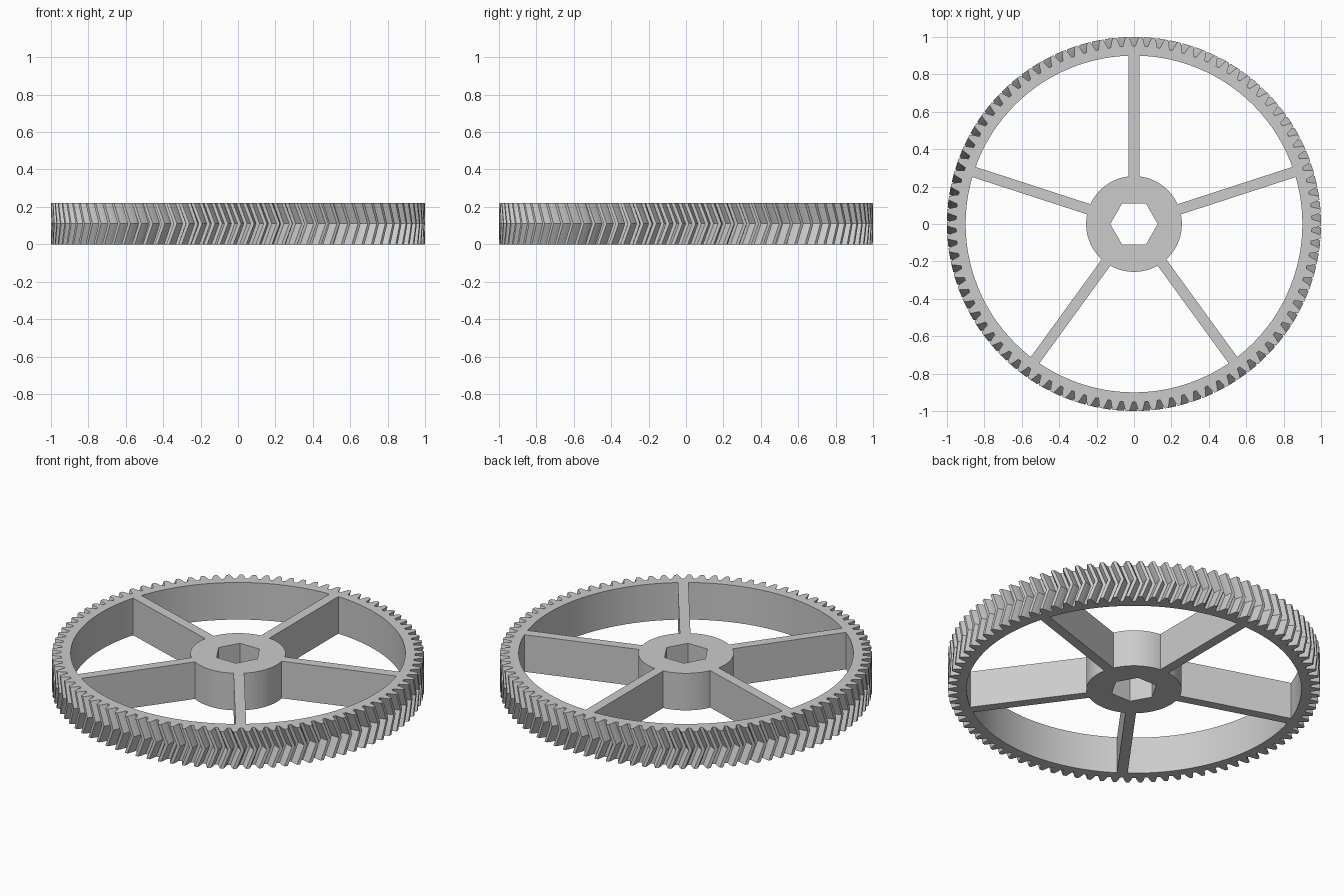
import bpy
import bmesh
from math import cos, sin, radians, pi, tau

cube = bpy.data.objects.get("Cube")
if cube:
    bpy.data.objects.remove(cube, do_unlink=True)

HEIGHT = 0.22
TEETH = 90
TWIST = 0.042      # how far the chevron tips lead, in radians
RIM_INNER = 0.9
HUB_RADIUS = 0.256
HEX_RADIUS = 0.127
SPOKES = 5
SPOKE_WIDTH = 0.057

grey = bpy.data.materials.new("plain grey")
grey.use_nodes = True
colour = (0.6, 0.6, 0.6, 1)
grey.diffuse_color = colour
grey.node_tree.nodes["Principled BSDF"].inputs["Base Color"].default_value = colour


def finish(name, bm):
    bmesh.ops.recalc_face_normals(bm, faces=bm.faces)
    mesh = bpy.data.meshes.new(name)
    bm.to_mesh(mesh)
    bm.free()
    mesh.materials.append(grey)
    obj = bpy.data.objects.new(name, mesh)
    bpy.context.collection.objects.link(obj)
    return obj


def loop(outline, z, turn=0):
    """Closed loop of points from (angle, radius) pairs."""
    return [(r * cos(a + turn), r * sin(a + turn), z) for a, r in outline]


def ring(name, loops):
    """Bridge equal loops one after another and back to the first."""
    bm = bmesh.new()
    rows = [[bm.verts.new(p) for p in pts] for pts in loops]
    count = len(rows[0])
    for k, row in enumerate(rows):
        following = rows[(k + 1) % len(rows)]
        for i in range(count):
            j = (i + 1) % count
            bm.faces.new((row[i], row[j], following[j], following[i]))
    return finish(name, bm)


# Toothed rim: half of one tooth as (share of pitch, radius), then mirrored
half_tooth = [(0.37, 0.951), (0.32, 0.963), (0.25, 0.979), (0.13, 1.0)]
tooth = [(-s, r) for s, r in half_tooth] + [(s, r) for s, r in reversed(half_tooth)]
pitch = tau / TEETH
outer = [((n + s) * pitch, r) for n in range(TEETH) for s, r in tooth]
inner = [(a, RIM_INNER) for a, r in outer]
ring("toothed_rim", [
    loop(outer, 0),
    loop(outer, HEIGHT / 2, TWIST),
    loop(outer, HEIGHT),
    loop(inner, HEIGHT),
    loop(inner, 0),
])

# Hub with a hexagonal bore
angles = [radians(a) for a in range(0, 360, 5)]
hub = [(a, HUB_RADIUS) for a in angles]
bore = [(a, HEX_RADIUS * cos(pi / 6) / cos(a % (pi / 3) - pi / 6)) for a in angles]
ring("hub", [loop(hub, 0), loop(hub, HEIGHT), loop(bore, HEIGHT), loop(bore, 0)])

# Spokes, evenly spaced from the back
start, end = HUB_RADIUS - 0.003, RIM_INNER + 0.002
for n in range(SPOKES):
    bm = bmesh.new()
    bmesh.ops.create_cube(bm, size=1)
    bmesh.ops.scale(bm, vec=(end - start, SPOKE_WIDTH, HEIGHT), verts=bm.verts)
    bmesh.ops.translate(bm, vec=((start + end) / 2, 0, HEIGHT / 2), verts=bm.verts)
    spoke = finish(f"spoke_{n + 1}", bm)
    spoke.rotation_euler.z = pi / 2 + n * tau / SPOKES
